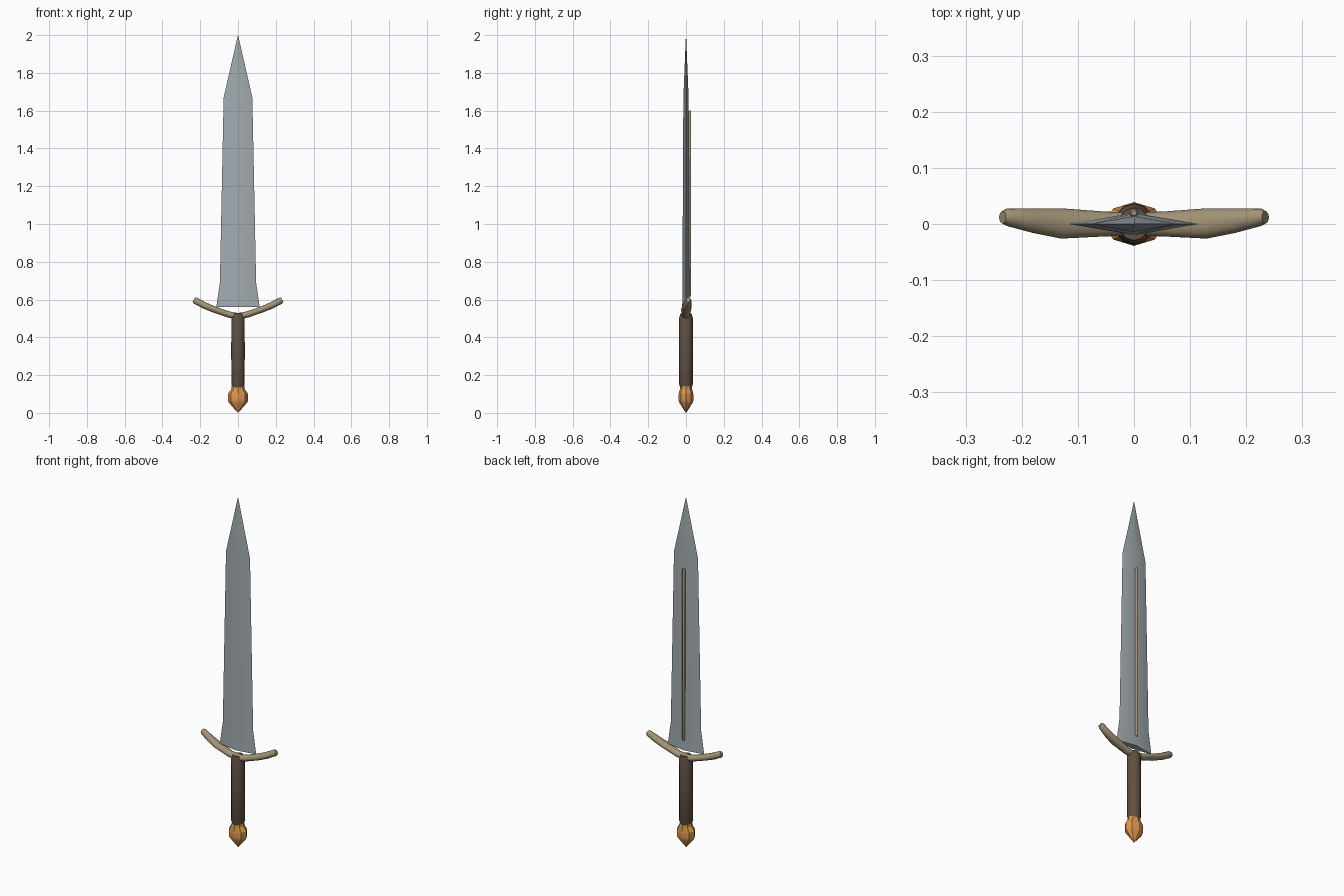
import bpy, bmesh
from math import cos, sin, pi
from mathutils import Vector

if "Cube" in bpy.data.objects:
    bpy.data.objects.remove(bpy.data.objects["Cube"])


def material(name, rgb):
    m = bpy.data.materials.new(name)
    m.diffuse_color = (*rgb, 1)
    m.use_nodes = True
    m.node_tree.nodes["Principled BSDF"].inputs["Base Color"].default_value = m.diffuse_color
    return m


steel = material("steel", (0.36, 0.41, 0.43))
brass = material("dull_brass", (0.36, 0.29, 0.18))
leather = material("leather", (0.12, 0.08, 0.055))
copper = material("copper", (0.72, 0.30, 0.08))


def loft(name, rings, mat, angle=35):
    """Skin a list of equal-length point rings and cap both ends."""
    bm = bmesh.new()
    loops = [[bm.verts.new(p) for p in ring] for ring in rings]
    n = len(loops[0])
    for a, b in zip(loops, loops[1:]):
        for i in range(n):
            j = (i + 1) % n
            bm.faces.new((a[i], a[j], b[j], b[i]))
    bm.faces.new(loops[0])
    bm.faces.new(loops[-1])
    bmesh.ops.remove_doubles(bm, verts=bm.verts, dist=1e-5)
    bmesh.ops.recalc_face_normals(bm, faces=bm.faces)
    me = bpy.data.meshes.new(name)
    bm.to_mesh(me)
    bm.free()
    me.materials.append(mat)
    ob = bpy.data.objects.new(name, me)
    bpy.context.collection.objects.link(ob)
    bpy.ops.object.select_all(action='DESELECT')
    ob.select_set(True)
    bpy.context.view_layer.objects.active = ob
    bpy.ops.object.shade_smooth_by_angle(angle=angle * pi / 180)
    return ob


def upright(profile, n, y=0):
    """Elliptical rings around z from (rx, ry, z) rows."""
    return [[(rx * cos(2 * pi * i / n), y + ry * sin(2 * pi * i / n), z)
             for i in range(n)] for rx, ry, z in profile]


# Blade: diamond section, flared at the base, tapering to a point
loft("blade", upright([(0.115, 0.02, 0.56), (0.096, 0.019, 0.69),
                       (0.076, 0.014, 1.67), (0.0005, 0.0005, 2.0)], 4), steel)

# Thin raised rib on the back of the blade
loft("blade_rib", upright([(0.005, 0.005, 0.615), (0.008, 0.008, 0.622),
                           (0.008, 0.008, 1.593), (0.005, 0.005, 1.6)], 10, 0.02), brass)

# Crossguard: upswept arms; rows are x, z, centre y, half depth, half thickness
arm = [(0.0, 0.511, 0.0, 0.021, 0.018), (0.05, 0.521, 0.0, 0.022, 0.017),
       (0.13, 0.549, 0.001, 0.027, 0.017), (0.18, 0.570, 0.006, 0.022, 0.018),
       (0.225, 0.594, 0.012, 0.016, 0.018), (0.234, 0.599, 0.012, 0.011, 0.013)]
rows = [(-x, *r) for x, *r in reversed(arm[1:])] + arm
rings = []
for k, (x, z, y, d, t) in enumerate(rows):
    p, q = rows[max(k - 1, 0)], rows[min(k + 1, len(rows) - 1)]
    u = Vector((q[0] - p[0], 0, q[1] - p[1])).normalized()
    up = Vector((-u.z, 0, u.x))
    rings.append([Vector((x, y, z)) + up * t * sin(2 * pi * i / 14)
                  + Vector((0, d * cos(2 * pi * i / 14), 0)) for i in range(14)])
loft("crossguard", rings, brass, 50)

# Grip
loft("grip", upright([(0.029, 0.03, 0.135), (0.035, 0.036, 0.15),
                      (0.036, 0.037, 0.33), (0.035, 0.036, 0.505),
                      (0.027, 0.029, 0.527)], 12), leather, 40)

# Faceted pommel
loft("pommel", upright([(0.0005, 0.0005, 0.0), (0.05, 0.037, 0.056),
                        (0.053, 0.039, 0.065), (0.053, 0.039, 0.102),
                        (0.035, 0.031, 0.127), (0.034, 0.031, 0.142)], 8), copper, 25)
